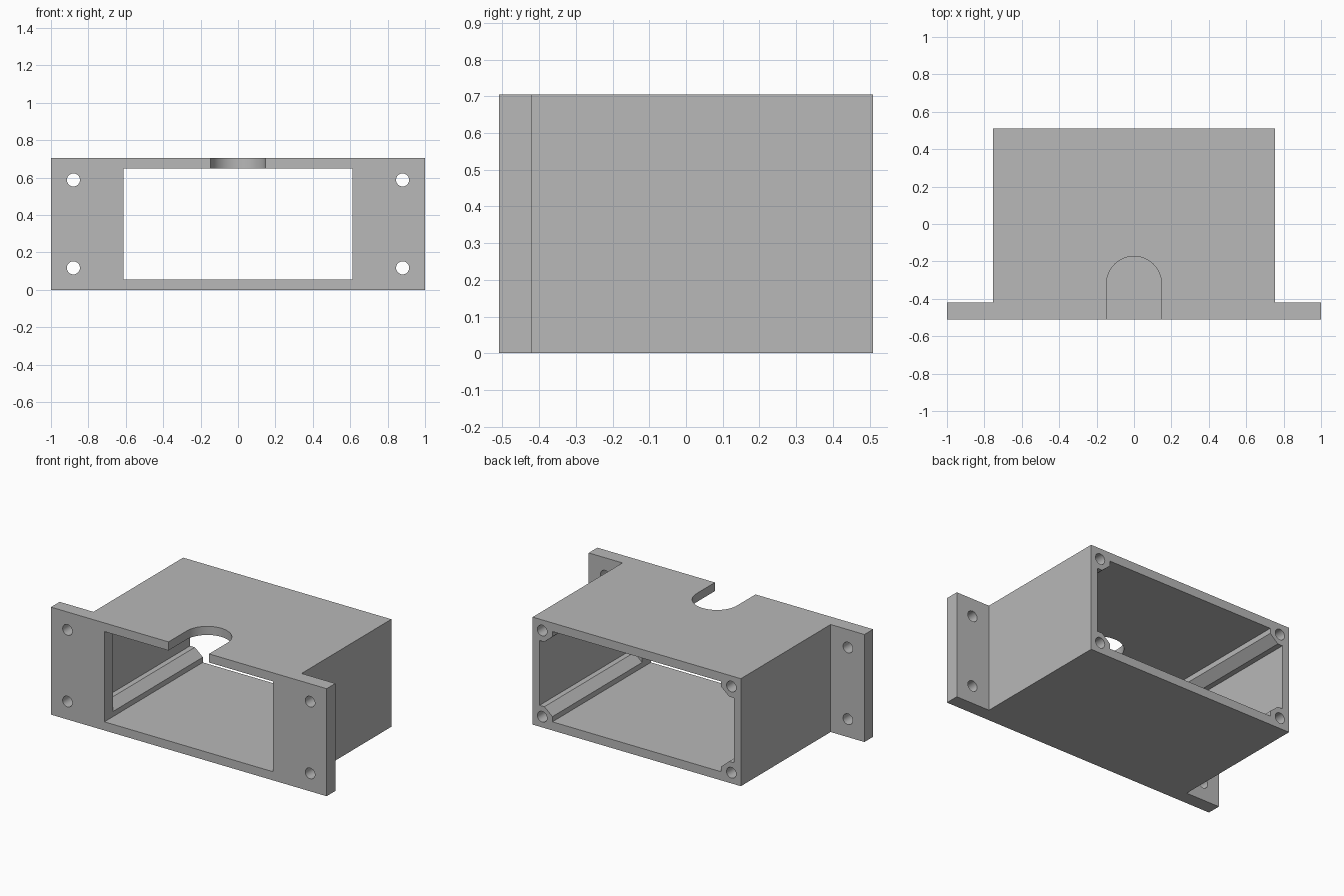
import bpy, bmesh
from math import sin, cos, pi, radians
from mathutils import Vector

cube = bpy.data.objects.get("Cube")
if cube:
    bpy.data.objects.remove(cube, do_unlink=True)

# Main dimensions
HEIGHT, MID = 0.705, 0.3525
HALF_W, HALF_D = 0.755, 0.51
FLANGE_BACK = -0.42
OPEN_X, OPEN_Z = 0.612, 0.296
HOLE_R = 0.035

grey = bpy.data.materials.new("light grey plastic")
grey.use_nodes = True
colour = (0.48, 0.48, 0.48, 1)
grey.diffuse_color = colour
grey.node_tree.nodes["Principled BSDF"].inputs["Base Color"].default_value = colour


def prism(name, profile, axis, start, end):
    """Extrude a 2D profile: axis 'z' takes (x, y), axis 'y' takes (x, z)."""
    bm = bmesh.new()
    place = lambda a, b: (a, b, start) if axis == "z" else (a, start, b)
    face = bm.faces.new([bm.verts.new(place(a, b)) for a, b in profile])
    move = Vector((0, 0, end - start)) if axis == "z" else Vector((0, end - start, 0))
    grown = bmesh.ops.extrude_face_region(bm, geom=[face])["geom"]
    bmesh.ops.translate(bm, vec=move, verts=[v for v in grown if isinstance(v, bmesh.types.BMVert)])
    bmesh.ops.recalc_face_normals(bm, faces=bm.faces)
    mesh = bpy.data.meshes.new(name)
    bm.to_mesh(mesh)
    bm.free()
    mesh.materials.append(grey)
    obj = bpy.data.objects.new(name, mesh)
    bpy.context.collection.objects.link(obj)
    return obj


def arc(cx, cy, r, sweep, count):
    return [(cx + r * cos(sweep * i / count), cy + r * sin(sweep * i / count)) for i in range(count + 1)]


def circle(cx, cy, r):
    return arc(cx, cy, r, 2 * pi, 32)[:-1]


# Box with mounting flanges, as one T-shaped plan
half = [(1, -HALF_D), (1, FLANGE_BACK), (HALF_W, FLANGE_BACK), (HALF_W, HALF_D)]
plan = half + [(-x, y) for x, y in reversed(half)]
housing = prism("housing", plan, "z", 0, HEIGHT)

# Straight opening through the box
rect = [(sx * OPEN_X, MID + sz * OPEN_Z) for sx, sz in ((-1, -1), (1, -1), (1, 1), (-1, 1))]
cutters = [prism("opening_cutter", rect, "y", -0.7, 0.7)]

# Side pockets that leave chamfered corner posts, with screw holes
pocket = [(0.5, 0.262), (OPEN_X, 0.262), (0.67, 0.2125), (0.705, 0.2125)]
pocket += [(x, -z) for x, z in reversed(pocket)]
for s in (-1, 1):
    cutters.append(prism("pocket_cutter", [(s * x, MID + z) for x, z in pocket], "y", FLANGE_BACK, 0.7))
    for t in (-1, 1):
        cutters.append(prism("post_hole_cutter", circle(s * 0.686, MID + t * 0.2825, HOLE_R), "y", 0.2, 0.7))
        cutters.append(prism("flange_hole_cutter", circle(s * 0.88, MID + t * 0.235, HOLE_R), "y", -0.7, -0.3))

# Rounded cable slot in the roof
slot = arc(0, -0.32, 0.147, pi, 32) + [(-0.147, -0.7), (0.147, -0.7)]
cutters.append(prism("slot_cutter", slot, "z", 0.5, 0.9))

bpy.context.view_layer.objects.active = housing
for cutter in cutters:
    mod = housing.modifiers.new("cut", "BOOLEAN")
    mod.operation = "DIFFERENCE"
    mod.solver = "EXACT"
    mod.object = cutter
    bpy.ops.object.modifier_apply(modifier=mod.name)
    bpy.data.objects.remove(cutter, do_unlink=True)

# Smooth hole walls, sharp edges elsewhere
bpy.ops.object.select_all(action="DESELECT")
housing.select_set(True)
bpy.ops.object.shade_smooth_by_angle(angle=radians(30))
